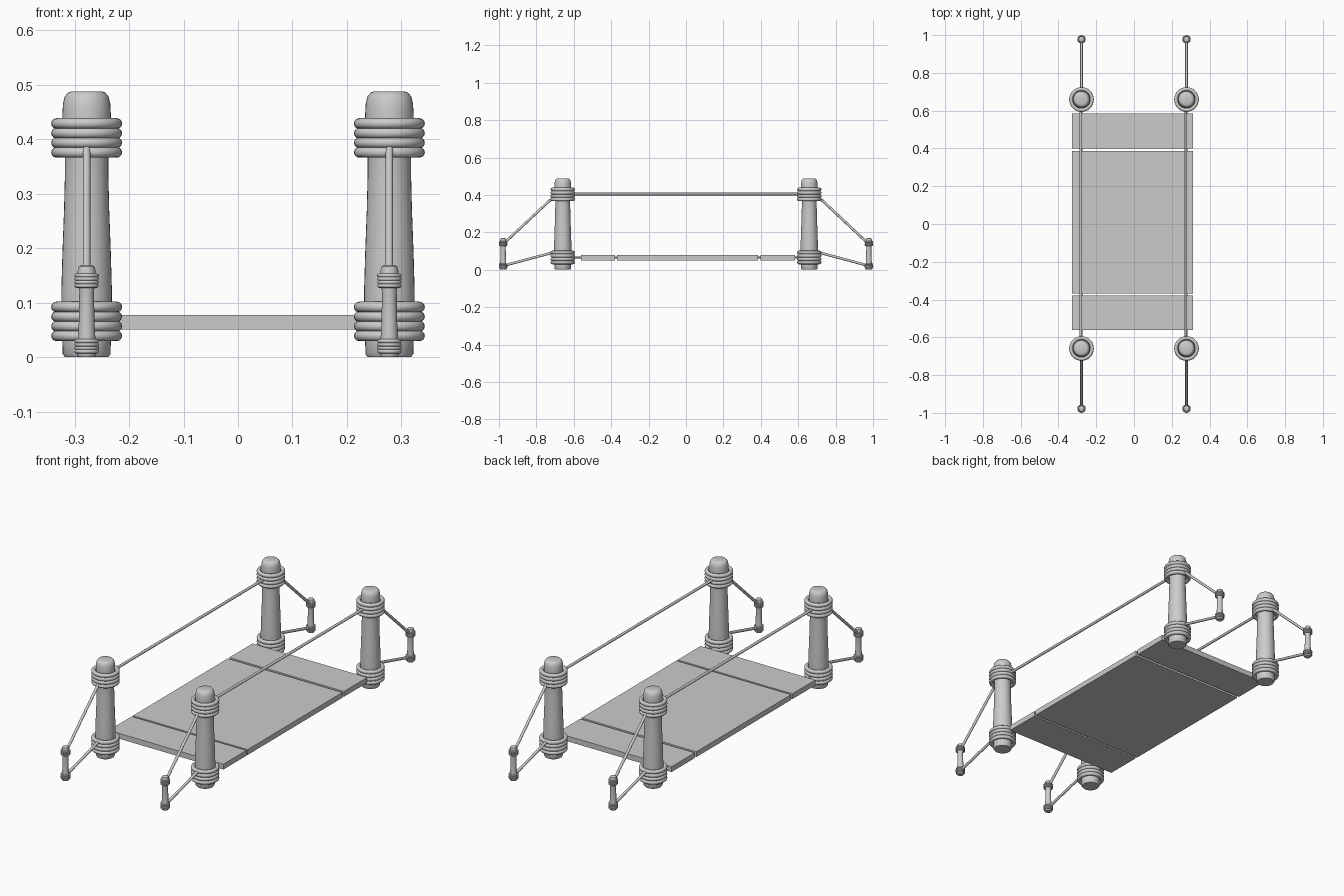
import bpy, bmesh, math
from mathutils import Vector

if "Cube" in bpy.data.objects:
    bpy.data.objects.remove(bpy.data.objects["Cube"])

PX, PY, GY = 0.278, 0.659, 0.9775   # post x, post y, ground peg y


def finish(name, bm, smooth=True):
    bmesh.ops.recalc_face_normals(bm, faces=bm.faces)
    me = bpy.data.meshes.new(name)
    bm.to_mesh(me)
    bm.free()
    ob = bpy.data.objects.new(name, me)
    bpy.context.collection.objects.link(ob)
    if smooth:
        bpy.ops.object.select_all(action='DESELECT')
        ob.select_set(True)
        bpy.context.view_layer.objects.active = ob
        bpy.ops.object.shade_smooth_by_angle(angle=math.radians(40))
    return ob


def lathe(name, profile, loc, n=32, closed=False):
    bm = bmesh.new()
    rings = [[bm.verts.new((loc[0] + r * math.cos(math.tau * i / n),
                            loc[1] + r * math.sin(math.tau * i / n), loc[2] + z))
              for i in range(n)] for r, z in profile]
    pairs = list(zip(rings, rings[1:]))
    if closed:
        pairs.append((rings[-1], rings[0]))
    for a, b in pairs:
        for i in range(n):
            j = (i + 1) % n
            bm.faces.new((a[i], a[j], b[j], b[i]))
    if not closed:
        bm.faces.new(rings[0])
        bm.faces.new(rings[-1])
    return finish(name, bm)


def coil(name, loc, major, minor):
    prof = [(major + minor * math.cos(math.tau * k / 12),
             minor * math.sin(math.tau * k / 12)) for k in range(12)]
    return lathe(name, prof, loc, closed=True)


def rope(name, a, b, r=0.0068):
    a, b = Vector(a), Vector(b)
    d = b - a
    bm = bmesh.new()
    bmesh.ops.create_cone(bm, cap_ends=True, segments=16, radius1=r, radius2=r, depth=d.length)
    m = d.to_track_quat('Z', 'Y').to_matrix().to_4x4()
    m.translation = (a + b) / 2
    bm.transform(m)
    return finish(name, bm)


def plank(name, y0, y1):
    bm = bmesh.new()
    bmesh.ops.create_cube(bm, size=1)
    for v in bm.verts:
        v.co.x = -0.008 + v.co.x * 0.64
        v.co.y = (y0 + y1) / 2 + v.co.y * (y1 - y0)
        v.co.z = 0.064 + v.co.z * 0.027
    return finish(name, bm, False)


POST = [(0.040, 0.0), (0.044, 0.006), (0.0445, 0.03), (0.0465, 0.09), (0.0465, 0.12),
        (0.0445, 0.19), (0.0415, 0.27), (0.040, 0.33), (0.040, 0.37), (0.0445, 0.42),
        (0.0445, 0.445), (0.0435, 0.465), (0.040, 0.479), (0.034, 0.486), (0.028, 0.488)]
PEG = [(0.015, 0.0), (0.0175, 0.004), (0.0165, 0.03), (0.0145, 0.06), (0.0135, 0.12),
       (0.0165, 0.14), (0.0165, 0.158), (0.0145, 0.166), (0.010, 0.169)]

for sx, side in ((-1, "left"), (1, "right")):
    x = sx * PX
    for sy, end in ((-1, "front"), (1, "back")):
        tag = f"{end}_{side}"
        # Tall post with rope windings
        lathe(f"post_{tag}", POST, (x, sy * PY, 0))
        for z0, level in ((0.039, "lower"), (0.376, "upper")):
            for k in range(4):
                coil(f"post_coil_{level}_{tag}_{k}", (x, sy * PY, z0 + k * 0.0177), 0.0555, 0.0097)
        # Ground peg with small windings
        lathe(f"peg_{tag}", PEG, (x, sy * GY, 0), n=24)
        for z0, level in ((0.0105, "lower"), (0.131, "upper")):
            for k in range(4):
                coil(f"peg_coil_{level}_{tag}_{k}", (x, sy * GY, z0 + k * 0.0063), 0.0188, 0.0036)
        # Stay ropes from post to peg
        rope(f"upper_stay_{tag}", (x, sy * 0.705, 0.392), (x, sy * GY, 0.137))
        rope(f"lower_stay_{tag}", (x, sy * 0.69, 0.098), (x, sy * GY, 0.021))
    # Handrail rope and the rope carrying the deck
    rope(f"handrail_rope_{side}", (x - 0.003, -PY, 0.405), (x - 0.003, PY, 0.405))
    rope(f"deck_rope_{side}", (x, -PY, 0.065), (x, PY, 0.065), 0.005)

# Deck planks
plank("deck_plank_front", -0.562, -0.379)
plank("deck_plank_middle", -0.369, 0.386)
plank("deck_plank_back", 0.399, 0.584)
